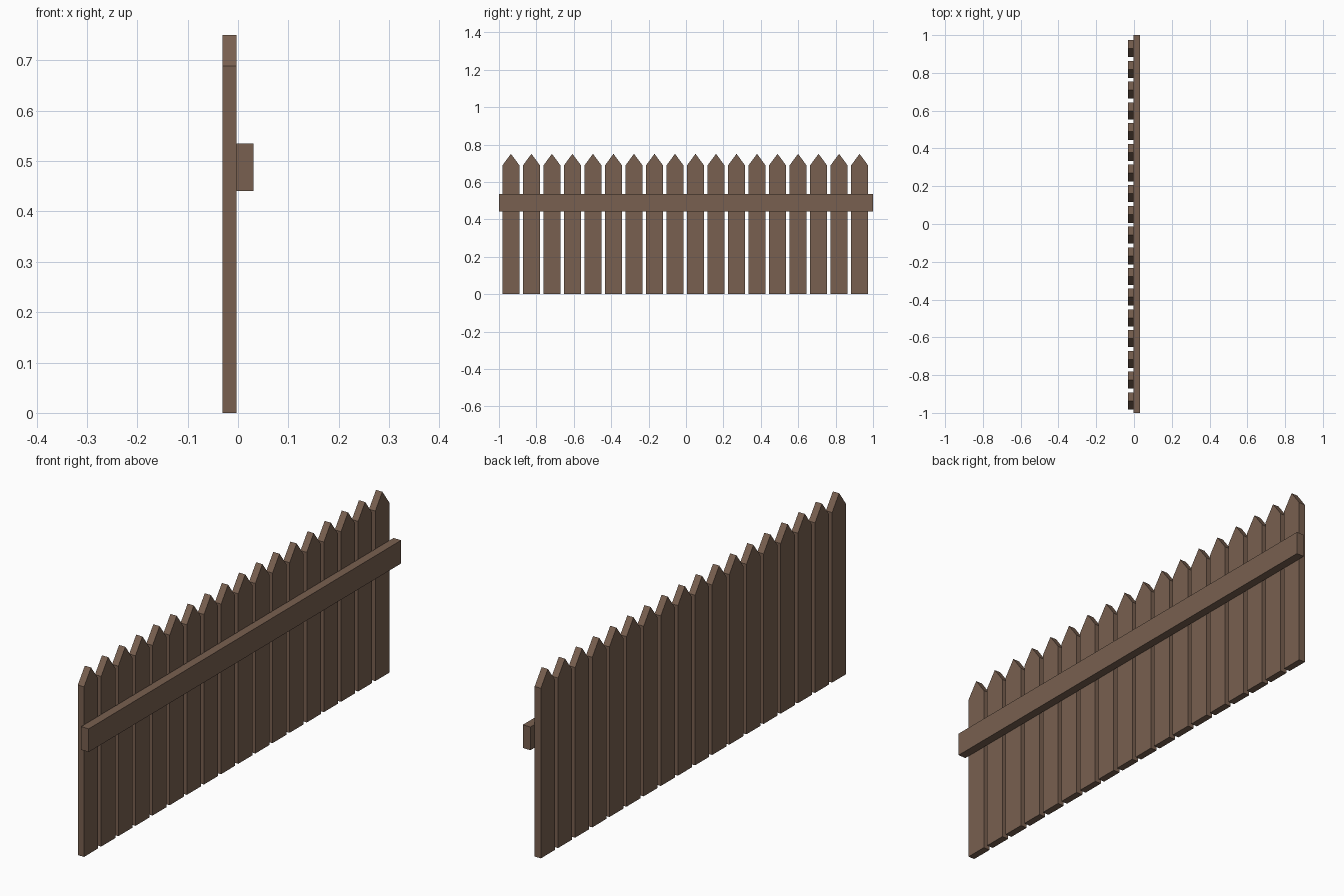
import bpy

if "Cube" in bpy.data.objects:
    bpy.data.objects.remove(bpy.data.objects["Cube"])

wood = bpy.data.materials.new("brown_wood")
wood.diffuse_color = (0.19, 0.117, 0.08, 1)
wood.use_nodes = True
wood.node_tree.nodes["Principled BSDF"].inputs["Base Color"].default_value = wood.diffuse_color


def extrude_x(name, profile, x0, x1):
    """Prism from a (y, z) outline, counter-clockwise seen from +x."""
    n = len(profile)
    verts = [(x, y, z) for x in (x0, x1) for y, z in profile]
    faces = [tuple(range(n))[::-1], tuple(range(n, 2 * n))]
    faces += [(i, (i + 1) % n, n + (i + 1) % n, n + i) for i in range(n)]
    mesh = bpy.data.meshes.new(name)
    mesh.from_pydata(verts, [], faces)
    mesh.materials.append(wood)
    obj = bpy.data.objects.new(name, mesh)
    bpy.context.collection.objects.link(obj)
    return obj


# Pointed pickets in an even row
COUNT, FIRST, LAST, HALF = 18, -0.936, 0.928, 0.045
for i in range(COUNT):
    c = FIRST + (LAST - FIRST) * i / (COUNT - 1)
    outline = [(c - HALF, 0), (c + HALF, 0), (c + HALF, 0.689),
               (c, 0.75), (c - HALF, 0.689)]
    extrude_x(f"picket_{i + 1:02d}", outline, -0.031, -0.003)

# Horizontal rail along the +x side
extrude_x("rail", [(-1, 0.441), (1, 0.441), (1, 0.535), (-1, 0.535)], -0.003, 0.031)
